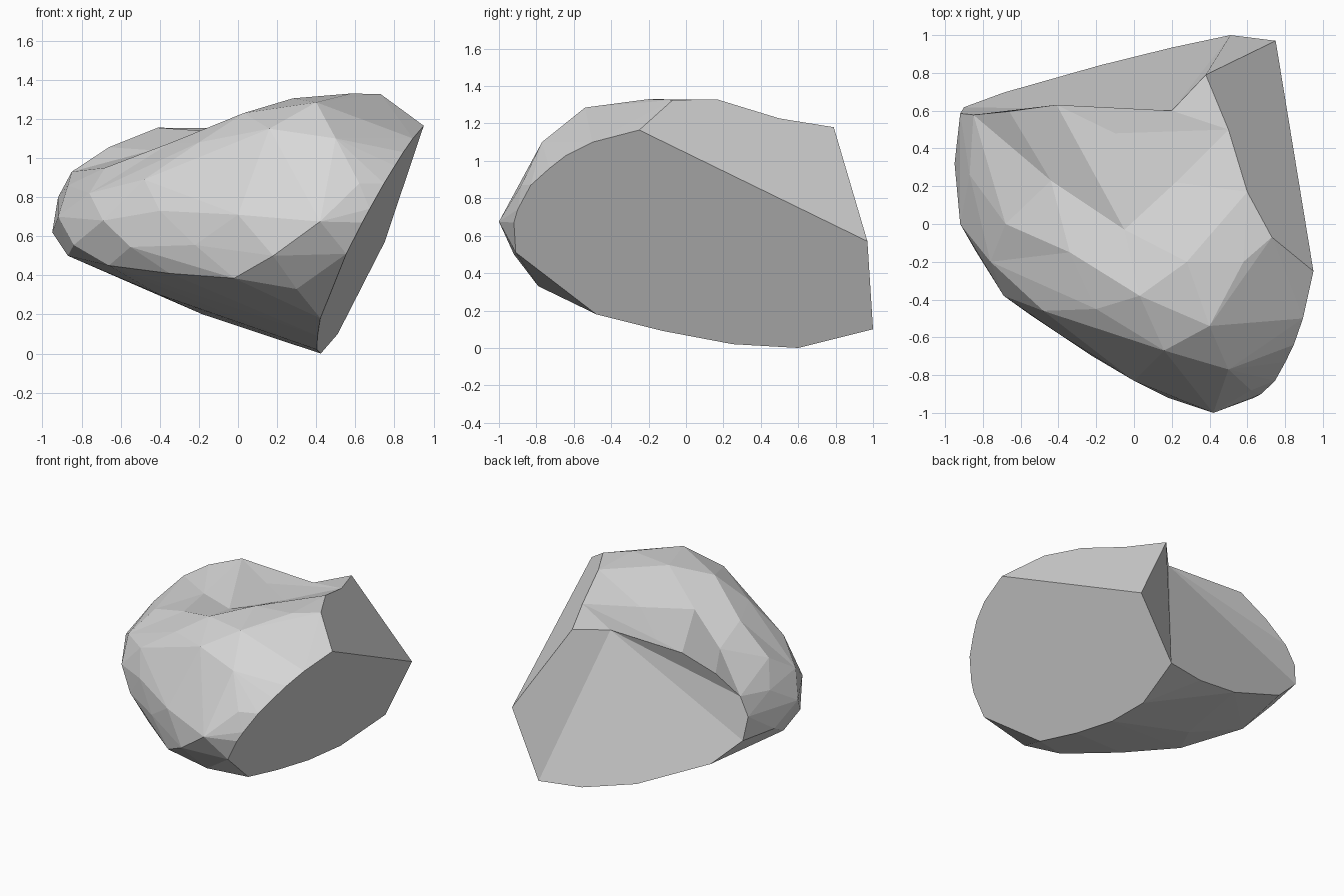
import bpy
import bmesh
import math
from mathutils import Vector
from mathutils.geometry import normal

default_cube = bpy.data.objects.get("Cube")
if default_cube:
    bpy.data.objects.remove(default_cube, do_unlink=True)

# Corners where the three clean cuts meet each other and the rounded shell
front_corner = Vector((.95, -.25, 1.165))
back_corner = Vector((.75, .97, .57))
top_corner = Vector((.38, .79, 1.18))
low_corner = Vector((.51, 1, .1))
chip_corners = (front_corner, back_corner, top_corner)


def on_cut(corners, missing_axis, outline):
    """Lay a flat outline on the cut through three corners, solving one axis."""
    cut_normal = normal(corners)
    distance = cut_normal.dot(corners[0])
    kept_axes = [axis for axis in range(3) if axis != missing_axis]
    rim = []
    for pair in outline:
        point = Vector((0, 0, 0))
        for axis, value in zip(kept_axes, pair):
            point[axis] = value
        point[missing_axis] = (distance - cut_normal.dot(point)) / cut_normal[missing_axis]
        rim.append(point)
    return rim


# Large side cut, outlined in y and z
side_rim = on_cut((front_corner, back_corner, low_corner), 0, [
    (-.5, 1.1), (-.64, 1.03), (-.73, .96), (-.83, .87), (-.9, .74), (-.92, .67),
    (-.91, .51), (-.48, .18), (-.12, .09), (.25, .02), (.6, 0)])

# Large back cut, outlined in x and z
back_rim = on_cut((back_corner, top_corner, low_corner), 1, [
    (-.03, 1.19), (-.41, 1.155), (-.66, 1.055), (-.85, .93), (-.92, .8),
    (-.9, .63), (-.69, .43), (-.49, .35), (-.18, .2), (.2, .11)])

# Smaller upper chip, outlined in x and y, with a dip in its edge
chip_rim = on_cut(chip_corners, 2, [(.73, -.07), (.6, .17)])
raised_dip, chip_dip = on_cut(chip_corners, 2, [(.45, .5), (.5, .5)])

# Facet corners of the rounded shell
crown = [(.4, -.54, 1.285), (.58, -.2, 1.33), (.16, -.67, 1.15), (.5, -.77, 1.1),
         (-.48, -.46, .89)]
belly = [(.42, -1, .675), (.62, -.88, .87), (0, -.83, .71), (-.4, -.58, .73),
         (-.69, -.38, .68), (-.76, -.2, .82), (-.68, 0, .95), (-.92, 0, .7),
         (-.95, .32, .62), (-.87, .26, .86)]
underside = [(.18, -.92, .5), (.3, -.79, .33), (-.02, -.79, .385), (-.22, -.7, .555),
             (-.35, -.55, .41), (-.55, -.48, .545), (-.84, -.14, .555),
             (-.87, .1, .5), (-.66, -.3, .45), (-.4, .1, .3), (.05, .2, .14)]

# Ridge and the hollow behind it: each corner with the height it sinks by
hollow = [((.28, -.2, 1.305), .025), ((.03, -.38, 1.23), .02), ((-.2, -.45, 1.08), .03),
          ((-.34, -.15, 1.08), .06), ((-.05, -.03, 1.13), .14), ((.22, .22, 1.17), .14),
          ((-.44, .23, 1.04), .11), ((-.1, .48, 1.11), .12), ((.2, .6, 1.15), .09)]
sinking = [(Vector(corner) + Vector((0, 0, depth)), Vector(corner))
           for corner, depth in hollow]
sinking.append((raised_dip, chip_dip))

# Wrap the rims and shell into one faceted stone
bm = bmesh.new()
rims = side_rim + back_rim + chip_rim + [*chip_corners, low_corner]
for point in rims + crown + belly + underside + [start for start, end in sinking]:
    bm.verts.new(point)
hull = bmesh.ops.convex_hull(bm, input=bm.verts[:], use_existing_faces=False)
leftovers = {item for key in ("geom_interior", "geom_unused") for item in hull[key]
             if isinstance(item, bmesh.types.BMVert)}
bmesh.ops.delete(bm, geom=list(leftovers), context="VERTS")

# Sink the hollow into the top
for start, end in sinking:
    nearest = min(bm.verts, key=lambda vert: (vert.co - start).length)
    nearest.co = end

# Merge the triangles of each flat cut into one face
bmesh.ops.dissolve_limit(bm, angle_limit=math.radians(1),
                         verts=bm.verts[:], edges=bm.edges[:])
bmesh.ops.recalc_face_normals(bm, faces=bm.faces[:])

mesh = bpy.data.meshes.new("stone")
bm.to_mesh(mesh)
bm.free()
stone = bpy.data.objects.new("stone", mesh)
bpy.context.collection.objects.link(stone)

# Plain grey stone
grey = bpy.data.materials.new("stone grey")
grey.use_nodes = True
colour = (.68, .68, .68, 1)
grey.diffuse_color = colour
shader = next(node for node in grey.node_tree.nodes if node.type == "BSDF_PRINCIPLED")
shader.inputs["Base Color"].default_value = colour
mesh.materials.append(grey)
